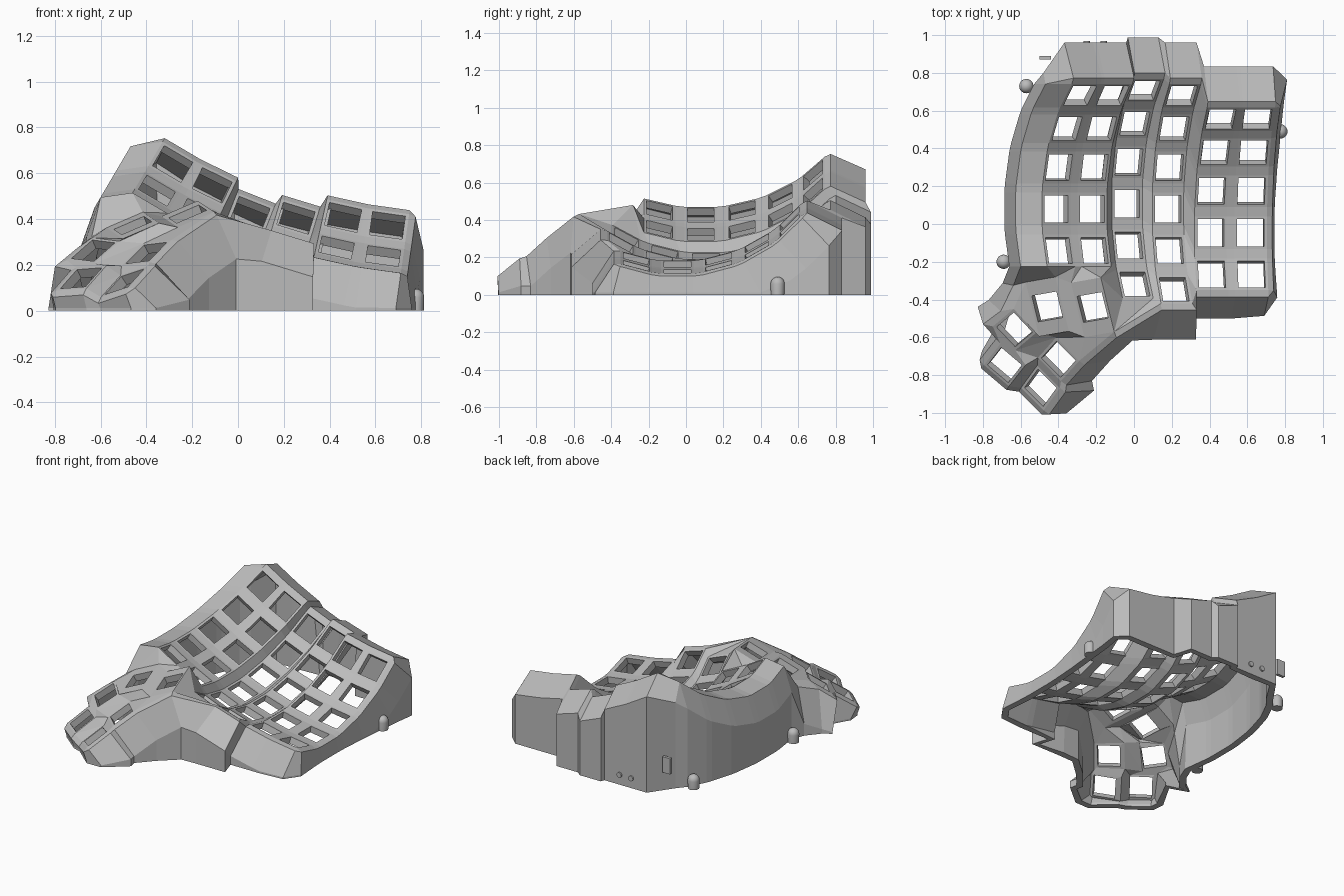
import bpy, bmesh
from math import radians
from mathutils import Vector, Matrix, Euler

cube = bpy.data.objects.get("Cube")
if cube:
    bpy.data.objects.remove(cube)

grey = bpy.data.materials.new("case grey")
grey.use_nodes = True
grey.diffuse_color = (0.5, 0.5, 0.5, 1)
grey.node_tree.nodes["Principled BSDF"].inputs["Base Color"].default_value = (0.5, 0.5, 0.5, 1)

ROW_RADIUS, COL_RADIUS = 0.87, 2.77
HALF, HOLE, THICK = 0.087, 0.072, 0.045
T = Matrix.Translation


def rot(deg, axis):
    return Matrix.Rotation(radians(deg), 4, axis)


def key_matrix(c, r):
    """Place a key socket on the doubly curved, tented key well."""
    offset = (0, 0.028, -0.045) if c == 2 else (0, -0.125, 0.056) if c > 3 else (0, 0, 0)
    return (T((0.174, 0.079, 0.146)) @ rot(17, 'Y') @ T(offset)
            @ T((0, 0, COL_RADIUS)) @ rot(4.5 * (3 - c), 'Y') @ T((0, 0, -COL_RADIUS))
            @ T((0, 0, ROW_RADIUS)) @ rot(15 * (3 - r), 'X') @ T((0, 0, -ROW_RADIUS)))


def thumb_matrix(pos, angles):
    return T(pos) @ Euler([radians(a) for a in angles]).to_matrix().to_4x4()


# Socket placements: the finger grid and the thumb cluster
sockets = {(c, r): (key_matrix(c, r), HALF)
           for c in range(6) for r in range(6 if c in (2, 3) else 5)}
thumbs = {
    "R": ((-0.212, -0.436, 0.403), (10, -23, 10), 0.15),
    "L": ((-0.452, -0.433, 0.353), (10, -23, 10), 0.15),
    "MR": ((-0.39, -0.709, 0.235), (-6, -34, 48), HALF),
    "ML": ((-0.625, -0.55, 0.245), (6, -34, 40), HALF),
    "BR": ((-0.484, -0.862, 0.11), (-16, -33, 54), HALF),
    "BL": ((-0.676, -0.738, 0.125), (-4, -35, 52), HALF),
}
for name, (pos, angles, half_y) in thumbs.items():
    sockets[name] = (thumb_matrix(pos, angles), half_y)

bm = bmesh.new()
SIGN = {"tl": (-1, 1), "tr": (1, 1), "br": (1, -1), "bl": (-1, -1)}
RING = list(SIGN)
corner = {}


def face(*verts):
    """Add a face, skipping repeated corners."""
    unique = list(dict.fromkeys(verts))
    if len(unique) > 2 and not bm.faces.get(unique):
        return bm.faces.new(unique)


def strip(*keys):
    """Triangle strip through named socket corners."""
    for i in range(len(keys) - 2):
        face(*[corner[k] for k in keys[i:i + 3]])


def quad(*keys):
    face(*[corner[k] for k in keys])


# Square socket frames
for key, (m, half_y) in sockets.items():
    inner = {}
    for n, (sx, sy) in SIGN.items():
        corner[key, n] = bm.verts.new(m @ Vector((sx * HALF, sy * half_y, 0.021)))
        inner[n] = bm.verts.new(m @ Vector((sx * HOLE, sy * HOLE, 0.021)))
    for a, b in zip(RING, RING[1:] + RING[:1]):
        f = face(corner[key, a], corner[key, b], inner[b], inner[a])
        if key == (3, 3) and a == "tl":
            top_face = f

# Webs between neighbouring finger sockets
for c, r in [k for k in sockets if isinstance(k, tuple)]:
    k, right, below, diag = (c, r), (c + 1, r), (c, r + 1), (c + 1, r + 1)
    if right in sockets:
        quad((k, "tr"), (right, "tl"), (right, "bl"), (k, "br"))
    if below in sockets:
        quad((k, "bl"), (k, "br"), (below, "tr"), (below, "tl"))
    if right in sockets and below in sockets and diag in sockets:
        quad((k, "br"), (right, "bl"), (diag, "tl"), (below, "tr"))
k0, k1, k2, k3, k4 = (0, 4), (1, 4), (2, 5), (3, 5), (4, 4)
strip((k1, "br"), (k2, "tl"), ((2, 4), "bl"))
strip((k3, "tr"), ((3, 4), "br"), (k4, "bl"))
strip((k3, "br"), (k3, "tr"), (k4, "bl"))

# Webs inside the thumb cluster
for a, b in (("L", "R"), ("BR", "MR"), ("BL", "ML")):
    quad((a, "tr"), (b, "tl"), (b, "bl"), (a, "br"))
strip(("BR", "tl"), ("BL", "bl"), ("BR", "tr"), ("BL", "br"),
      ("MR", "tl"), ("ML", "bl"), ("MR", "tr"), ("ML", "br"))
strip(("L", "tl"), ("ML", "tr"), ("L", "bl"), ("ML", "br"), ("L", "br"),
      ("MR", "tr"), ("R", "bl"), ("MR", "br"), ("R", "br"))

# Webs joining the thumb cluster to the finger grid
strip(("L", "tl"), (k0, "bl"), ("L", "tr"), (k0, "br"), ("R", "tl"),
      (k1, "bl"), ("R", "tr"), (k1, "br"), (k2, "tl"))
strip((k2, "tl"), ("R", "tr"), (k2, "bl"), ("R", "br"), (k2, "br"), (k3, "bl"))

# Outline of the case, clockwise from the back: socket, corner, wall direction
BACK, RIGHT, FRONT, LEFT = (0, 1), (0.85, 0), (0, -1), (-1, 0)
outline = [((c, 0), n, BACK) for c in range(6) for n in ("tl", "tr")]
outline += [((5, r), n, RIGHT) for r in range(5) for n in ("tr", "br")]
outline += [((c, 4), n, FRONT) for c in (5, 4) for n in ("br", "bl")]
outline += [(k3, "br", (0.6, -1)), (k3, "bl", FRONT), ("R", "br", FRONT)]
outline += [(t, n, FRONT) for t in ("MR", "BR") for n in ("br", "bl")]
outline += [(t, n, LEFT) for t in ("BR", "BL") for n in ("bl", "tl")]
outline += [("BL", "tl", BACK), ("BL", "tr", BACK), ("ML", "tl", (-1.2, 1.2)),
            ("ML", "tr", (-2.2, 1)), ("L", "tl", (-2.2, -0.2))]
outline += [((0, r), n, "side") for r in range(4, -1, -1) for n in ("bl", "tl")]
outline += [((0, 0), "tl", "side corner")]


def wall_station(key, n, d):
    """Vertices from a socket corner over the lip down to the floor."""
    top = corner[key, n]
    p = top.co
    if isinstance(d, str):
        lip = p + Vector((-0.14, 0, -0.02))
        low = lip + (Vector((-0.06, 0, -0.17)) if d == "side" else Vector((-0.01, 0.06, -0.12)))
    else:
        turn = sockets[key][0].to_3x3()
        lip = p + turn @ Vector((d[0] * 0.035, d[1] * 0.035, -0.01))
        low = p + turn @ Vector((d[0] * 0.1, d[1] * 0.1, -0.21))
    if low.z < 0.012:
        low = lip.lerp(low, max(0.1, (lip.z - 0.012) / (lip.z - low.z)))
    return [top] + [bm.verts.new(v) for v in (lip, low, (low.x, low.y, 0))]


# Walls
stations = [wall_station(*o) for o in outline]
for a, b in zip(stations, stations[1:] + stations[:1]):
    for i in range(3):
        face(a[i], b[i], b[i + 1], a[i + 1])
bmesh.ops.remove_doubles(bm, verts=bm.verts, dist=0.0005)
bmesh.ops.recalc_face_normals(bm, faces=bm.faces)
bm.normal_update()
if top_face.normal.z < 0:
    bmesh.ops.reverse_faces(bm, faces=bm.faces)

mesh = bpy.data.meshes.new("case_shell")
bm.to_mesh(mesh)
bm.free()
shell = bpy.data.objects.new("case_shell", mesh)
bpy.context.collection.objects.link(shell)
mesh.materials.append(grey)
solid = shell.modifiers.new("thickness", 'SOLIDIFY')
solid.thickness, solid.offset = THICK, -1


def finish(name):
    ob = bpy.context.object
    ob.name = name
    ob.data.materials.append(grey)


# Round-topped screw posts on the walls
for i, (x, y) in enumerate([(-0.57, 0.73), (-0.69, -0.20), (0.775, 0.49)]):
    profile = bmesh.new()
    bmesh.ops.create_uvsphere(profile, u_segments=20, v_segments=10, radius=0.038)
    for v in profile.verts:
        v.co.z = v.co.z + 0.058 if v.co.z > -0.001 else 0
    post_mesh = bpy.data.meshes.new("screw_post")
    profile.to_mesh(post_mesh)
    profile.free()
    post_mesh.materials.append(grey)
    post = bpy.data.objects.new(f"screw_post_{i + 1}", post_mesh)
    post.location = (x, y, 0)
    bpy.context.collection.objects.link(post)
    bpy.context.view_layer.objects.active = post
    post.select_set(True)
    bpy.ops.object.shade_smooth_by_angle()
    post.select_set(False)

# Small connector parts on the back wall
bpy.ops.mesh.primitive_cube_add(size=1, location=(-0.47, 0.88, 0.19))
bpy.context.object.scale = (0.06, 0.02, 0.11)
finish("connector_block")
for i, x in enumerate((-0.25, -0.16)):
    bpy.ops.mesh.primitive_cylinder_add(vertices=16, radius=0.018, depth=0.05,
                                        location=(x, 0.945, 0.07), rotation=(radians(90), 0, 0))
    finish(f"socket_stub_{i + 1}")
